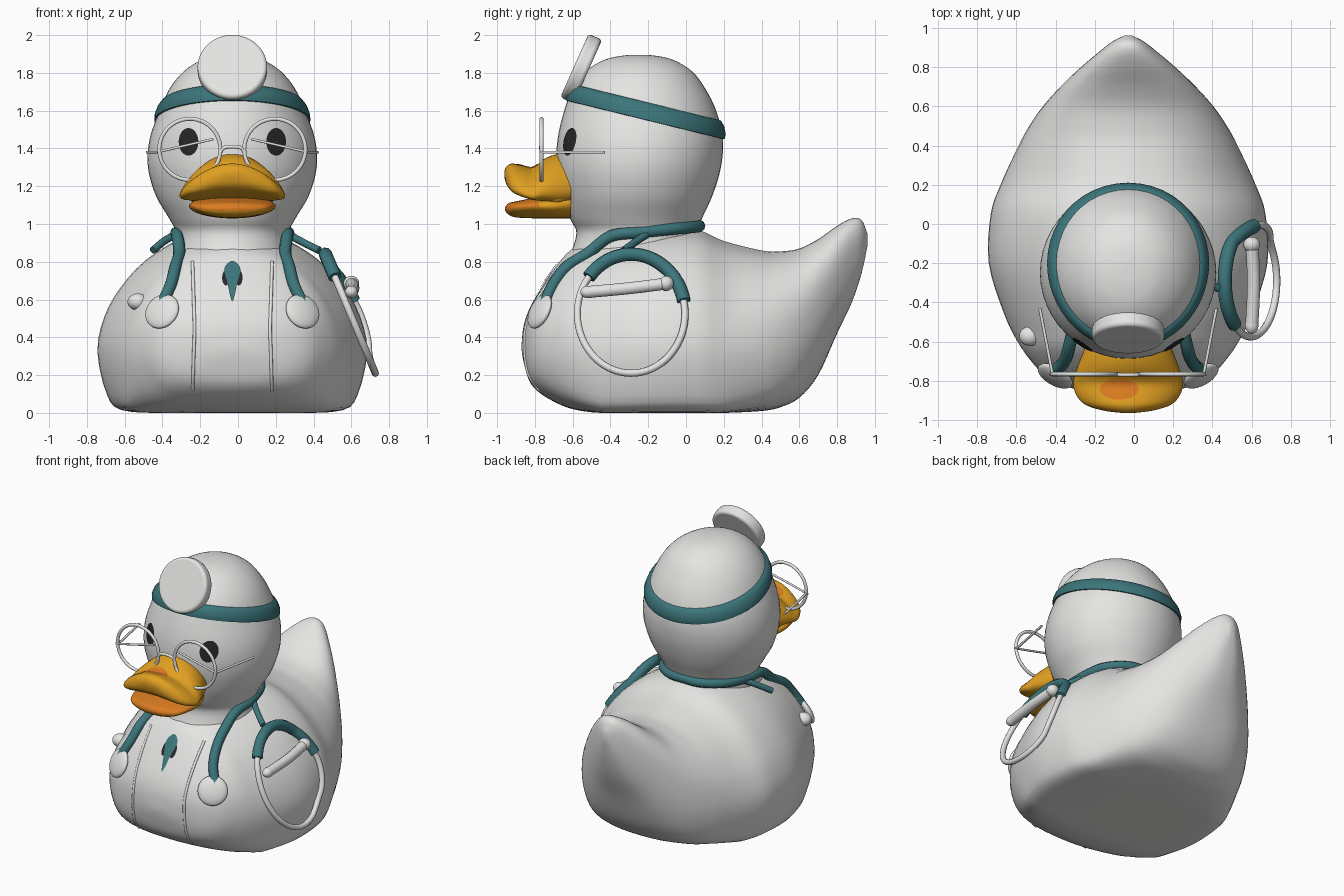
import bpy, bmesh, math
from mathutils import Vector
from mathutils.bvhtree import BVHTree

if "Cube" in bpy.data.objects:
    bpy.data.objects.remove(bpy.data.objects["Cube"])

XC = -0.03  # the duck's own centre line


def material(name, rgb):
    m = bpy.data.materials.new(name)
    m.diffuse_color = (*rgb, 1)
    m.use_nodes = True
    m.node_tree.nodes["Principled BSDF"].inputs["Base Color"].default_value = m.diffuse_color
    return m


WHITE = material("white", (0.78, 0.78, 0.77))
TEAL = material("teal", (0.045, 0.18, 0.2))
YELLOW = material("bill yellow", (0.75, 0.35, 0.015))
ORANGE = material("bill orange", (0.7, 0.2, 0.015))
BLACK = material("black", (0.02, 0.02, 0.022))


def smooth(pts, n, closed=False):
    """Catmull-Rom resampling of tuples of any length."""
    k, out = len(pts), []
    pick = (lambda i: pts[i % k]) if closed else (lambda i: pts[min(max(i, 0), k - 1)])
    for i in range(k if closed else k - 1):
        for j in range(n):
            t = j / n
            out.append(tuple(
                0.5 * (2 * b + (c - a) * t + (2 * a - 5 * b + 4 * c - d) * t * t
                       + (3 * b - a - 3 * c + d) * t ** 3)
                for a, b, c, d in zip(pick(i - 1), pick(i), pick(i + 1), pick(i + 2))))
    if not closed:
        out.append(tuple(pts[-1]))
    return out


def loft(name, rings, mats, caps=True, closed=False):
    bm = bmesh.new()
    vr = [[bm.verts.new(p) for p in r] for r in rings]
    n = len(vr[0])
    for a, b in zip(vr, vr[1:] + vr[:1] if closed else vr[1:]):
        for i in range(n):
            bm.faces.new((a[i], a[(i + 1) % n], b[(i + 1) % n], b[i]))
    if caps:
        bm.faces.new(vr[0])
        bm.faces.new(vr[-1])
    bmesh.ops.recalc_face_normals(bm, faces=bm.faces)
    me = bpy.data.meshes.new(name)
    bm.to_mesh(me)
    tree = BVHTree.FromBMesh(bm)
    bm.free()
    for m in mats:
        me.materials.append(m)
    ob = bpy.data.objects.new(name, me)
    bpy.context.collection.objects.link(ob)
    finish(ob)
    return ob, tree


def finish(ob, angle=50):
    bpy.ops.object.select_all(action='DESELECT')
    ob.select_set(True)
    bpy.context.view_layer.objects.active = ob
    bpy.ops.object.shade_smooth_by_angle(angle=math.radians(angle))


def tube(name, pts, r, mat, closed=False, n=6):
    cu = bpy.data.curves.new(name, 'CURVE')
    cu.dimensions, cu.bevel_depth, cu.bevel_resolution = '3D', r, 3
    cu.use_fill_caps = True
    path = smooth(pts, n, closed)
    sp = cu.splines.new('POLY')
    sp.points.add(len(path) - 1)
    for p, co in zip(sp.points, path):
        p.co = (*co, 1)
    sp.use_cyclic_u = closed
    cu.materials.append(mat)
    ob = bpy.data.objects.new(name, cu)
    bpy.context.collection.objects.link(ob)
    bpy.ops.object.select_all(action='DESELECT')
    ob.select_set(True)
    bpy.context.view_layer.objects.active = ob
    bpy.ops.object.convert(target='MESH')
    finish(bpy.context.object)


def ball(name, loc, scale, mat, quat=None):
    bpy.ops.mesh.primitive_uv_sphere_add(segments=32, ring_count=16, radius=1, location=loc)
    ob = bpy.context.object
    ob.name, ob.scale = name, scale
    if quat:
        ob.rotation_mode, ob.rotation_quaternion = 'QUATERNION', quat
    ob.data.materials.append(mat)
    finish(ob)


def front_hit(tree, x, z):
    return tree.ray_cast(Vector((x, -3, z)), Vector((0, 1, 0)))[0]


def decal(name, outline, tree, mat, lift=0.006, top=False):
    """Thin painted plate: an outline projected from the front (x-z) or the top (x-y)."""
    out = Vector((0, 0, 1)) if top else Vector((0, -1, 0))
    pts = [Vector((a, b, 3) if top else (a, -3, b)) for a, b in outline]
    mid = sum(pts, Vector()) / len(pts)
    rings = [[tree.ray_cast(mid.lerp(p, s), -out)[0] + out * lift for p in pts]
             for s in (0.02, 0.35, 0.7, 1)]
    ob, _ = loft(name, rings, [mat], caps=False)
    if sum(p.normal.dot(out) for p in ob.data.polygons) < 0:
        ob.data.flip_normals()


def rounded(v, e=0.82):
    """Slightly squared-off sine or cosine."""
    return math.copysign(abs(v) ** e, v)


# Body: pear-shaped sections (half width, height) along y, rounder at chest and tail
pear = smooth([(0, 0), (.5, 0), (.82, .015), (.93, .1), (1, .33), (.95, .52),
               (.83, .68), (.64, .83), (.36, .95), (0, 1)], 3)
stations = [(-.87, .33, .37, .05), (-.86, .27, .46, .17), (-.83, .17, .55, .31),
            (-.78, .11, .64, .415), (-.7, .06, .76, .495), (-.6, .02, .87, .565),
            (-.45, 0, .93, .635), (-.2, 0, .97, .71), (.05, 0, .97, .7),
            (.2, 0, .91, .65), (.4, .01, .86, .56), (.5, .03, .855, .505),
            (.6, .08, .87, .435), (.7, .2, .92, .345), (.8, .42, .99, .24),
            (.88, .59, 1.03, .145), (.93, .74, 1.02, .08), (.96, .88, .95, .02)]
rings = []
for y, zb, zt, w in smooth(stations, 4):
    k_top = 0.9 * min(1, max(0, (y - .25) / .45, (-.55 - y) / .3))
    k_low = 0.9 * min(1, max(0, (y - .2) / .5, (-.45 - y) / .4))
    half = []
    for i, (r, u) in enumerate(pear):
        t = math.pi * (i / (len(pear) - 1) - .5)
        k = k_top + (k_low - k_top) * max(0, 1 - u / .6)
        half.append((w * (r + k * (rounded(math.cos(t)) - r)),
                     u + k * (.5 + .5 * rounded(math.sin(t)) - u)))
    loop = half + [(-r, u) for r, u in half[-2:0:-1]]
    rings.append([(XC + r, y, max(0, zb + u * (zt - zb))) for r, u in loop])
_, body = loft("body", rings, [WHITE])

# Head and neck: elliptical sections stacked in z
levels = [(.82, -.62, .08, .32), (.95, -.58, .06, .3), (1.03, -.615, .085, .335),
          (1.15, -.655, .14, .405), (1.3, -.685, .185, .447), (1.45, -.68, .195, .438),
          (1.6, -.645, .16, .385), (1.72, -.6, .1, .33), (1.81, -.53, .03, .255),
          (1.87, -.43, -.07, .16), (1.892, -.33, -.17, .07), (1.895, -.26, -.24, .01)]
angles = [2 * math.pi * i / 48 for i in range(48)]
_, head = loft("head", [[(XC + w * math.cos(a), (f + b) / 2 + (b - f) / 2 * math.sin(a), z)
                         for a in angles] for z, f, b, w in smooth(levels, 4)], [WHITE])


# Bill: drooping elliptical sections along y
def bill(name, secs):
    return loft(name, [[(XC + w * math.cos(a), y, (zb + zt) / 2 + (zt - zb) / 2 * math.sin(a)
                         - d * math.cos(a) ** 2) for a in angles]
                       for y, zb, zt, w, d in smooth(secs, 4)], [YELLOW, ORANGE])


_, upper = bill("upper_bill", [
    (-.61, 1.1, 1.365, .21, .05), (-.68, 1.1, 1.37, .24, .06), (-.75, 1.12, 1.345, .265, .065),
    (-.81, 1.14, 1.3, .28, .07), (-.87, 1.16, 1.31, .265, .07), (-.92, 1.18, 1.32, .22, .06),
    (-.95, 1.21, 1.305, .13, .03), (-.962, 1.25, 1.28, .04, 0)])
decal("bill_patch", [(-.075 + .1 * math.cos(a), -.84 + .055 * math.sin(a)) for a in angles],
      upper, ORANGE, .004, True)
lower, _ = bill("lower_bill", [
    (-.61, 1.03, 1.18, .19, 0), (-.7, 1.03, 1.16, .225, 0), (-.8, 1.03, 1.14, .225, -.01),
    (-.9, 1.035, 1.12, .19, -.01), (-.94, 1.05, 1.11, .12, 0), (-.957, 1.07, 1.09, .04, 0)])
for p in lower.data.polygons:  # orange lip
    p.material_index = int(p.center.y < -.78 and p.normal.z > -.4)
ball("mouth_corner", (XC, -.69, 1.14), (.225, .1, .075), YELLOW)

# Eyes and tie
for s, side in ((-1, "left"), (1, "right")):
    decal(side + "_eye", [(XC + s * .232 + .052 * math.cos(a), 1.435 + .073 * math.sin(a))
                          for a in angles], head, BLACK)
    decal(side + "_tie_shadow", [(XC + s * .034 + .02 * math.cos(a), .715 + .04 * math.sin(a))
                                 for a in angles], body, BLACK, .005)
decal("tie", smooth([(XC, .805), (XC + .042, .765), (XC + .026, .69), (XC, .59),
                     (XC - .026, .69), (XC - .042, .765)], 4, True), body, TEAL, .009)

# Headband: tilted strip wrapped round the head
strip = []
for a in angles:
    d = Vector((math.cos(a), math.sin(a), -.245 * math.sin(a))).normalized()
    ring = []
    for dz, out in ((-.052, -.02), (-.047, .01), (-.02, .02), (.02, .02), (.045, .01), (.05, -.02)):
        ring.append(head.ray_cast(Vector((XC, -.25, 1.608 + dz)), d)[0] + d * out)
    strip.append(ring)
loft("headband", strip, [TEAL], caps=False, closed=True)

# Head mirror
bpy.ops.mesh.primitive_cylinder_add(vertices=48, radius=.184, depth=.078,
                                    location=(XC, -.555, 1.823), rotation=(math.radians(66), 0, 0))
mirror = bpy.context.object
mirror.name = "head_mirror"
mirror.data.materials.append(WHITE)
bev = mirror.modifiers.new("round", 'BEVEL')
bev.width, bev.segments = .018, 3
finish(mirror)

# Glasses
for s, side in ((-1, "left"), (1, "right")):
    cx = XC + s * .225
    tube(side + "_lens_rim", [(cx + .162 * math.cos(a), -.765, 1.395 + .162 * math.sin(a))
                              for a in angles[::4]], .011, WHITE, True)
    tube(side + "_temple", [(XC + s * .385, -.768, 1.38), (XC + s * .45, -.43, 1.38)], .008, WHITE)
    tube(side + "_lens_bar", [(XC + s * .4, -.765, 1.38), (XC + s * .25, -.768, 1.415),
                              (XC + s * .1, -.765, 1.45)], .007, WHITE)
tube("glasses_bridge", [(XC - .068, -.765, 1.37), (XC - .04, -.768, 1.405),
                        (XC + .04, -.768, 1.405), (XC + .068, -.765, 1.37)], .01, WHITE)

# Stethoscope collar round the neck, with branches and round chest ends
arm = [(.39, -.77, .585), (.335, -.72, .69), (.31, -.64, .79), (.295, -.53, .875)]
arm = [tuple(p + n * .01) for p, n, _, _ in
       (body.find_nearest(Vector((XC + x, y, z))) for x, y, z in arm)]
arm += [(XC + .29, -.4, .935), (XC + .295, -.25, .955), (XC + .25, -.06, .975), (XC + .13, .05, .985)]
flip = [(2 * XC - x, y, z) for x, y, z in arm]
tube("stethoscope_collar", arm + [(XC, .07, .99)] + flip[::-1], .032, TEAL)
for s, side in ((-1, "left"), (1, "right")):
    p, n, _, _ = body.find_nearest(Vector((XC + s * .375, -.78, .54)))
    ball(side + "_chest_disc", p + n * .012, (.098, .098, .032), WHITE, n.to_track_quat('Z', 'Y'))
    tube(side + "_collar_branch", [(XC + s * .29, -.2, .95), (XC + s * .36, -.26, .91),
                                   (XC + s * (.42 if s < 0 else .46), -.33, .86)], .02, TEAL)


# Side loop: teal upper arc, white lower arc, resting outside the body
def side_loop(a0, a1, gap):
    pts = []
    for i in range(21):
        a = math.radians(a0 + (a1 - a0) * i / 20)
        y, z = -.29 + .285 * math.cos(a), .525 + .315 * math.sin(a)
        hit = body.ray_cast(Vector((3, y, z)), Vector((-1, 0, 0)))[0]
        pts.append((max(.45 + .42 * (.87 - z), hit.x + gap if hit else 0), y, z))
    return pts


tube("loop_teal", side_loop(12, 142, .01), .036, TEAL, n=3)
tube("loop_white", side_loop(138, 376, .012), .019, WHITE, n=3)
tube("loop_rod", [(.6, -.52, .64), (.61, -.3, .66), (.6, -.1, .685)], .033, WHITE)
ball("rod_front_end", (.6, -.515, .64), (.034, .045, .033), WHITE)
ball("rod_back_end", (.6, -.105, .685), (.042, .04, .04), WHITE)

# Coat: front edges and a small bump at the left chest
for s, side in ((-1, "left"), (1, "right")):
    tube(side + "_coat_edge", [tuple(front_hit(body, XC + s * (.2 + .03 * abs(z - .45)), z))
                               for z in (.12, .2, .32, .45, .58, .7, .8)], .009, WHITE)
p, n, _, _ = body.find_nearest(Vector((-.55, -.58, .6)))
ball("chest_bump", p, (.055, .05, .045), WHITE)
